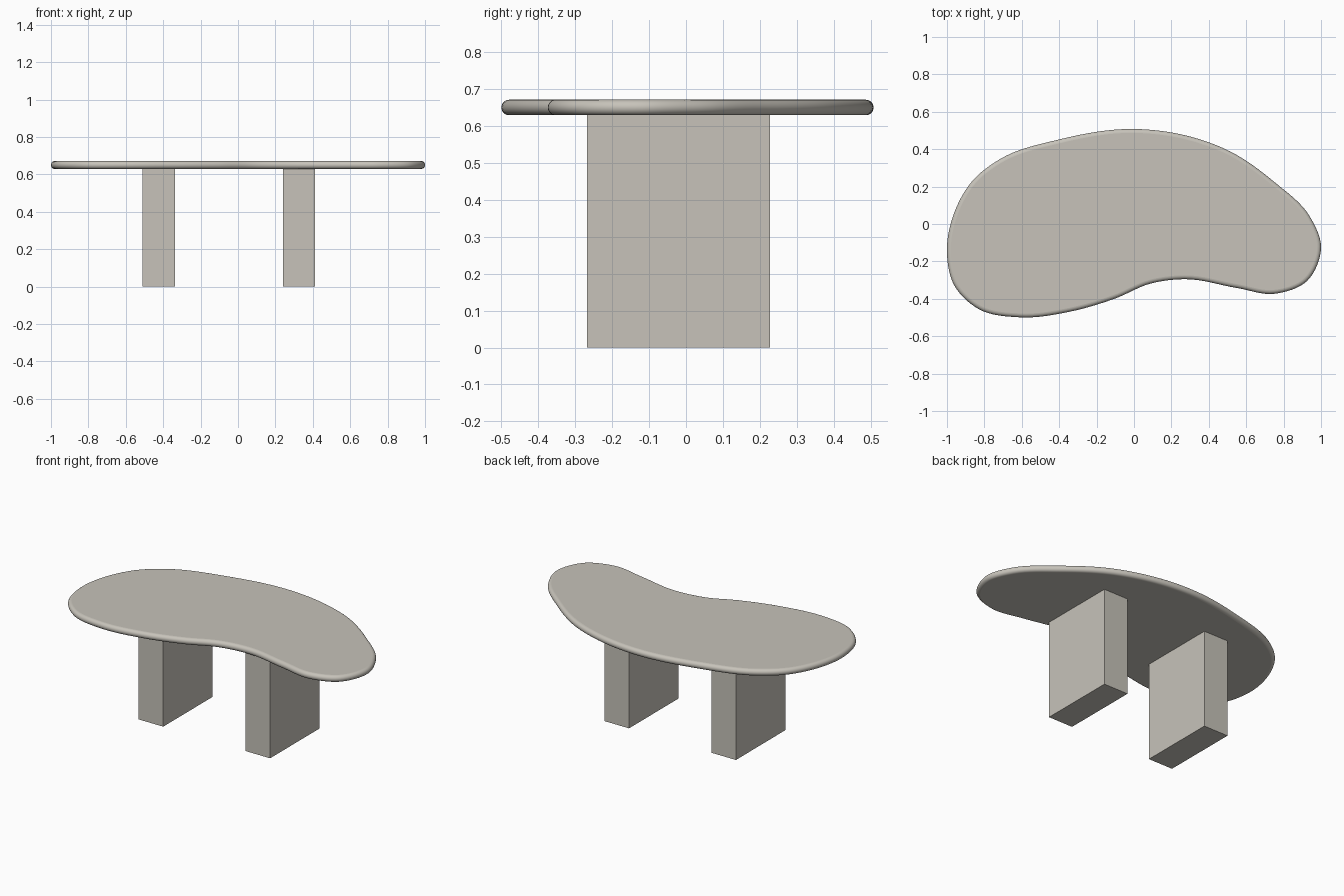
import bpy, bmesh, math
from mathutils import Vector

if "Cube" in bpy.data.objects:
    bpy.data.objects.remove(bpy.data.objects["Cube"])

stone = bpy.data.materials.new("warm grey stone")
stone.diffuse_color = (0.57, 0.545, 0.49, 1)
stone.use_nodes = True
stone.node_tree.nodes["Principled BSDF"].inputs["Base Color"].default_value = stone.diffuse_color

Z0, Z1 = 0.629, 0.671          # underside and upper face of the top
R = (Z1 - Z0) / 2              # rounded rim radius

# kidney outline, clockwise from the left end
KEYS = [Vector(p) for p in [
    (-1.0, -0.16), (-0.965, 0.05), (-0.86, 0.235), (-0.72, 0.345), (-0.40, 0.452),
    (0.0, 0.508), (0.27, 0.475), (0.51, 0.39), (0.75, 0.225), (0.94, 0.04),
    (1.0, -0.12), (0.925, -0.305), (0.75, -0.373), (0.55, -0.342), (0.27, -0.295),
    (0.09, -0.318), (-0.10, -0.398), (-0.34, -0.468), (-0.61, -0.499),
    (-0.83, -0.455), (-0.96, -0.33)]]


def smooth_loop(keys, steps):
    """Closed Hermite curve with chord-length tangents."""
    n = len(keys)
    tan = []
    for i in range(n):
        a, b, c = keys[i - 1], keys[i], keys[(i + 1) % n]
        d0, d1 = (b - a).length, (c - b).length
        tan.append(((b - a) / d0 * d1 + (c - b) / d1 * d0) / (d0 + d1))
    out = []
    for i in range(n):
        j = (i + 1) % n
        p, q = keys[i], keys[j]
        d = (q - p).length
        for s in range(steps):
            t = s / steps
            out.append(p * (2*t**3 - 3*t**2 + 1) + tan[i] * d * (t**3 - 2*t**2 + t)
                       + q * (3*t**2 - 2*t**3) + tan[j] * d * (t**3 - t**2))
    return out


def finish(bm, name):
    bmesh.ops.recalc_face_normals(bm, faces=bm.faces[:])
    me = bpy.data.meshes.new(name)
    bm.to_mesh(me)
    bm.free()
    me.materials.append(stone)
    ob = bpy.data.objects.new(name, me)
    bpy.context.collection.objects.link(ob)
    return ob


# table top: outline swept through a half-round rim, with flat caps
outline = smooth_loop(KEYS, 8)
n = len(outline)
bm = bmesh.new()
rings = []
for k in range(13):
    a = -math.pi / 2 + math.pi * k / 12
    inset, z = R * (1 - math.cos(a)), (Z0 + Z1) / 2 + R * math.sin(a)
    ring = []
    for i, p in enumerate(outline):
        t = (outline[(i + 1) % n] - outline[i - 1]).normalized()
        inward = Vector((t.y, -t.x))
        q = p + inward * inset
        ring.append(bm.verts.new((q.x, q.y, z)))
    rings.append(ring)
for lo, hi in zip(rings, rings[1:]):
    for i in range(n):
        j = (i + 1) % n
        bm.faces.new((lo[i], lo[j], hi[j], hi[i])).smooth = True
bm.faces.new(rings[0])
bm.faces.new(rings[-1])
finish(bm, "table_top")

# two slab legs
for name, x0, x1 in (("left_leg", -0.51, -0.337), ("right_leg", 0.24, 0.413)):
    bm = bmesh.new()
    bmesh.ops.create_cube(bm, size=1)
    for v in bm.verts:
        v.co = (x0 if v.co.x < 0 else x1,
                -0.268 if v.co.y < 0 else 0.228,
                0 if v.co.z < 0 else Z0 + 0.001)
    finish(bm, name)
